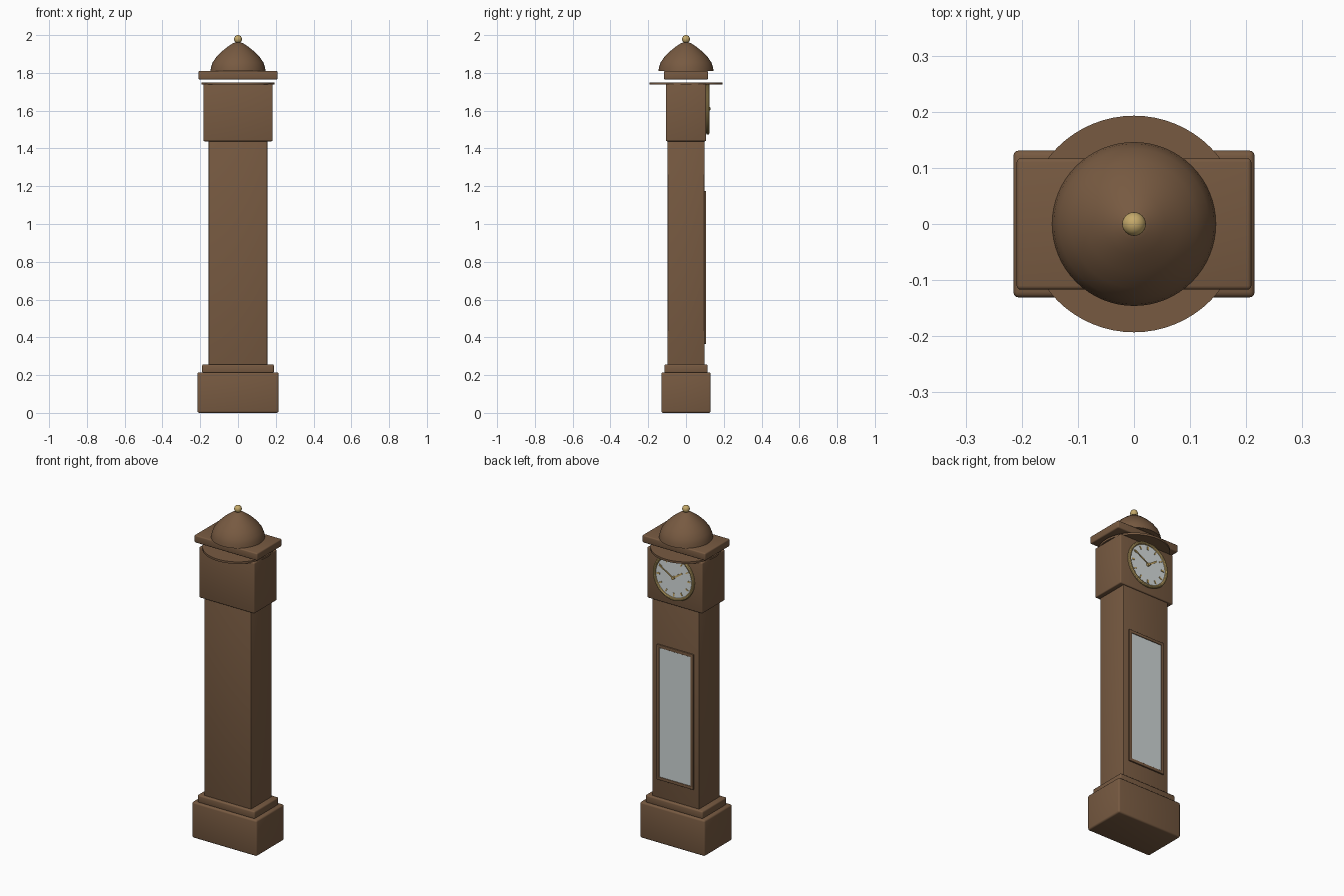
import bpy, bmesh, math
from mathutils import Matrix, Vector

if "Cube" in bpy.data.objects:
    bpy.data.objects.remove(bpy.data.objects["Cube"])


def material(name, rgb):
    m = bpy.data.materials.new(name)
    m.diffuse_color = (*rgb, 1)
    m.use_nodes = True
    m.node_tree.nodes["Principled BSDF"].inputs["Base Color"].default_value = m.diffuse_color
    return m


WOOD = material("brown_wood", (0.185, 0.102, 0.053))
BRASS = material("brass", (0.56, 0.40, 0.145))
DIAL = material("pale_dial", (0.68, 0.72, 0.72))
GLASS = material("grey_glass", (0.62, 0.67, 0.67))
DIAL_Z = 1.61


def finish(name, bm, mat, smooth=True):
    bmesh.ops.recalc_face_normals(bm, faces=bm.faces)
    mesh = bpy.data.meshes.new(name)
    bm.to_mesh(mesh)
    bm.free()
    ob = bpy.data.objects.new(name, mesh)
    bpy.context.collection.objects.link(ob)
    mesh.materials.append(mat)
    if smooth:
        bpy.context.view_layer.objects.active = ob
        bpy.ops.object.select_all(action='DESELECT')
        ob.select_set(True)
        bpy.ops.object.shade_smooth_by_angle(angle=math.radians(35))
    return ob


def add_box(bm, lo, hi, spin=None):
    lo, hi = Vector(lo), Vector(hi)
    mat = Matrix.Translation((lo + hi) / 2) @ Matrix.Diagonal((*(hi - lo), 1))
    bmesh.ops.create_cube(bm, size=1, matrix=(spin or Matrix()) @ mat)


def box(name, lo, hi, mat=WOOD, bevel=0.0):
    bm = bmesh.new()
    add_box(bm, lo, hi)
    if bevel:
        bmesh.ops.bevel(bm, geom=bm.edges[:], offset=bevel, segments=3,
                        profile=0.5, affect='EDGES')
    return finish(name, bm, mat)


def lathe(name, profile, mat, steps=64, matrix=Matrix()):
    """Revolve (radius, height) points about z, then place with matrix."""
    bm = bmesh.new()
    vs = [bm.verts.new((r, 0, z)) for r, z in profile]
    es = [bm.edges.new(p) for p in zip(vs, vs[1:])]
    bmesh.ops.spin(bm, geom=vs + es, axis=(0, 0, 1), cent=(0, 0, 0),
                   angle=math.tau, steps=steps)
    bmesh.ops.remove_doubles(bm, verts=bm.verts, dist=1e-5)
    bm.transform(matrix)
    return finish(name, bm, mat)


# Case: plinth, moulding, trunk, hood and cornice
box("base", (-0.215, -0.131, 0), (0.215, 0.131, 0.215), bevel=0.010)
box("base_moulding", (-0.19, -0.115, 0.21), (0.19, 0.115, 0.257), bevel=0.008)
box("trunk", (-0.155, -0.098, 0.25), (0.155, 0.098, 1.445), bevel=0.004)
box("hood", (-0.183, -0.107, 1.438), (0.183, 0.107, 1.742), bevel=0.006)
box("cornice", (-0.209, -0.117, 1.765), (0.209, 0.117, 1.81), bevel=0.007)

# Thin round plate between hood and cornice
lathe("hood_plate", [(0, 1.738), (0.193, 1.738), (0.193, 1.75), (0, 1.75)], WOOD)

# Dome and ball finial
lathe("dome", [(0, 1.809), (0.146, 1.809), (0.143, 1.83), (0.134, 1.856),
               (0.113, 1.886), (0.085, 1.914), (0.055, 1.938),
               (0.028, 1.956), (0, 1.966)], WOOD)
bm = bmesh.new()
bmesh.ops.create_uvsphere(bm, u_segments=24, v_segments=16, radius=0.021,
                          matrix=Matrix.Translation((0, 0, 1.979)))
finish("finial", bm, BRASS)

# Dial and brass bezel on the +y side
to_dial = Matrix.Translation((0, 0, DIAL_Z)) @ Matrix.Rotation(-math.pi / 2, 4, 'X')
lathe("dial", [(0, 0.105), (0.125, 0.105), (0.125, 0.115), (0, 0.115)], DIAL,
      matrix=to_dial)
ring = [(0.128 + 0.009 * math.cos(a), 0.115 + 0.009 * math.sin(a))
        for a in (math.tau * i / 10 for i in range(11))]
lathe("bezel", ring, BRASS, matrix=to_dial)


def clock_spin(degrees):
    """Turn about the dial centre; positive leans towards +x."""
    return Matrix.Translation((0, 0, DIAL_Z)) @ Matrix.Rotation(math.radians(degrees), 4, 'Y')


# Hour marks
bm = bmesh.new()
for hour in range(12):
    half = 0.005 if hour % 3 == 0 else 0.0035
    add_box(bm, (-half, 0.114, 0.092), (half, 0.118, 0.112), clock_spin(hour * 30))
finish("hour_marks", bm, BRASS, smooth=False)

# Hands and centre boss
for name, degrees, length, half, y in (("minute_hand", 60, 0.108, 0.0035, 0.121),
                                       ("hour_hand", -55, 0.070, 0.005, 0.118)):
    bm = bmesh.new()
    add_box(bm, (-half, y, -0.008), (half, y + 0.003, length), clock_spin(degrees))
    finish(name, bm, BRASS, smooth=False)
lathe("hand_boss", [(0, 0.114), (0.009, 0.114), (0.009, 0.128), (0, 0.130)], BRASS,
      steps=24, matrix=to_dial)

# Door frame and glass pane on the trunk
for side, x in (("left", 0.112), ("right", -0.112)):
    box("door_stile_" + side, (x - 0.009, 0.094, 0.365), (x + 0.009, 0.106, 1.175),
        bevel=0.002)
for side, z in (("bottom", 0.374), ("top", 1.166)):
    box("door_rail_" + side, (-0.121, 0.094, z - 0.009), (0.121, 0.106, z + 0.009),
        bevel=0.002)
box("door_glass", (-0.104, 0.095, 0.382), (0.104, 0.102, 1.158), GLASS)
